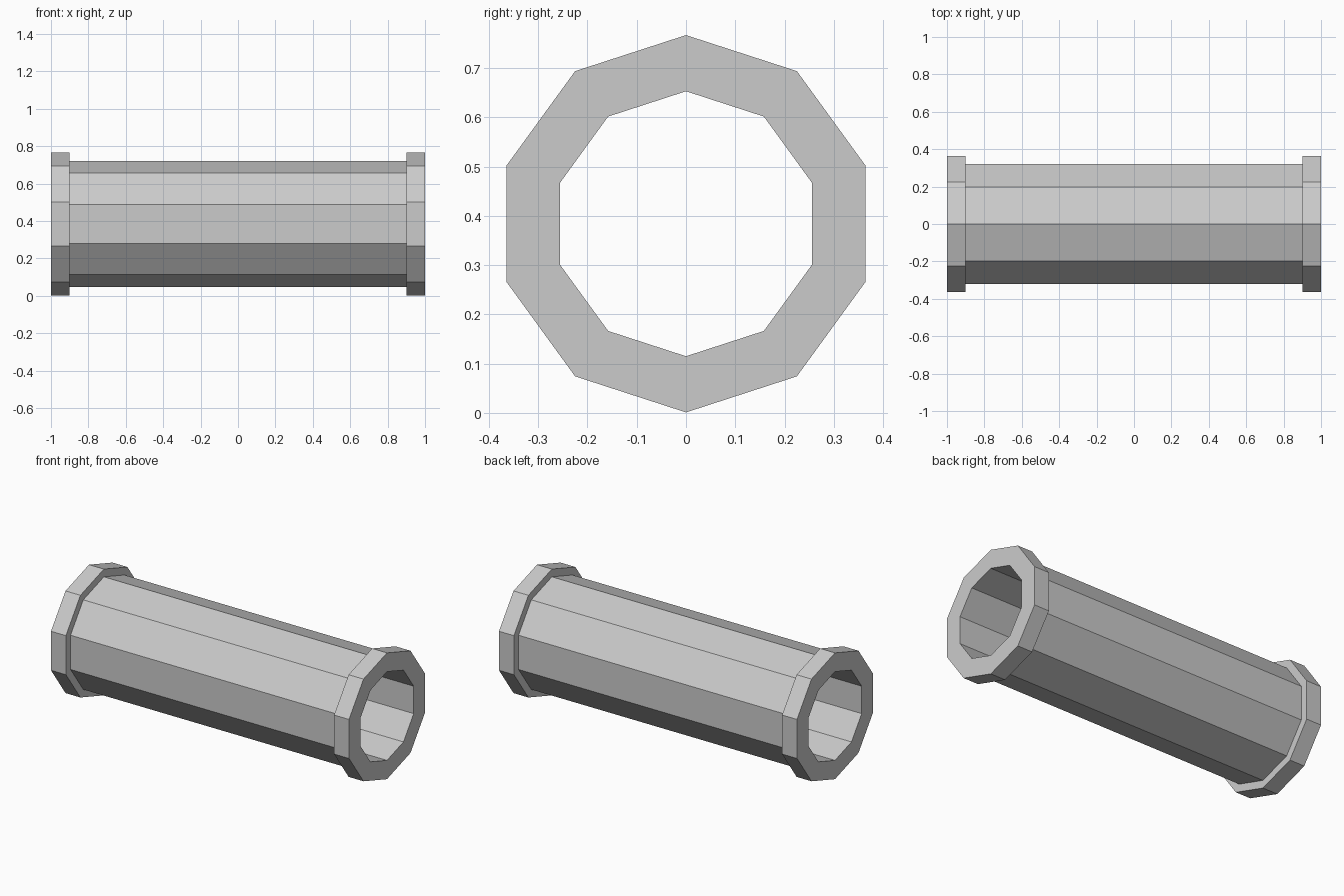
import bpy, bmesh
from math import sin, cos, pi

if "Cube" in bpy.data.objects:
    bpy.data.objects.remove(bpy.data.objects["Cube"])

SIDES = 10
CENTRE_Z = 0.384
BORE, BODY, FLANGE = 0.269, 0.336, 0.383   # corner radii

# Closed half-section of the pipe: (x, radius)
profile = [(-1, BORE), (-1, FLANGE), (-0.9, FLANGE), (-0.9, BODY),
           (0.9, BODY), (0.9, FLANGE), (1, FLANGE), (1, BORE)]


def revolve_x(name, section, sides):
    """Sweep a closed (x, radius) section around the x axis, flat shaded."""
    bm = bmesh.new()
    rings = []
    for i in range(sides):
        a = 2 * pi * i / sides
        rings.append([bm.verts.new((x, r * sin(a), r * cos(a))) for x, r in section])
    n = len(section)
    for i in range(sides):
        p, q = rings[i], rings[(i + 1) % sides]
        for j in range(n):
            k = (j + 1) % n
            bm.faces.new((p[j], p[k], q[k], q[j]))
    bmesh.ops.recalc_face_normals(bm, faces=bm.faces)
    mesh = bpy.data.meshes.new(name)
    bm.to_mesh(mesh)
    bm.free()
    obj = bpy.data.objects.new(name, mesh)
    bpy.context.collection.objects.link(obj)
    return obj


# Hollow pipe with a flange at each end
pipe = revolve_x("flanged_pipe", profile, SIDES)
pipe.location.z = CENTRE_Z
